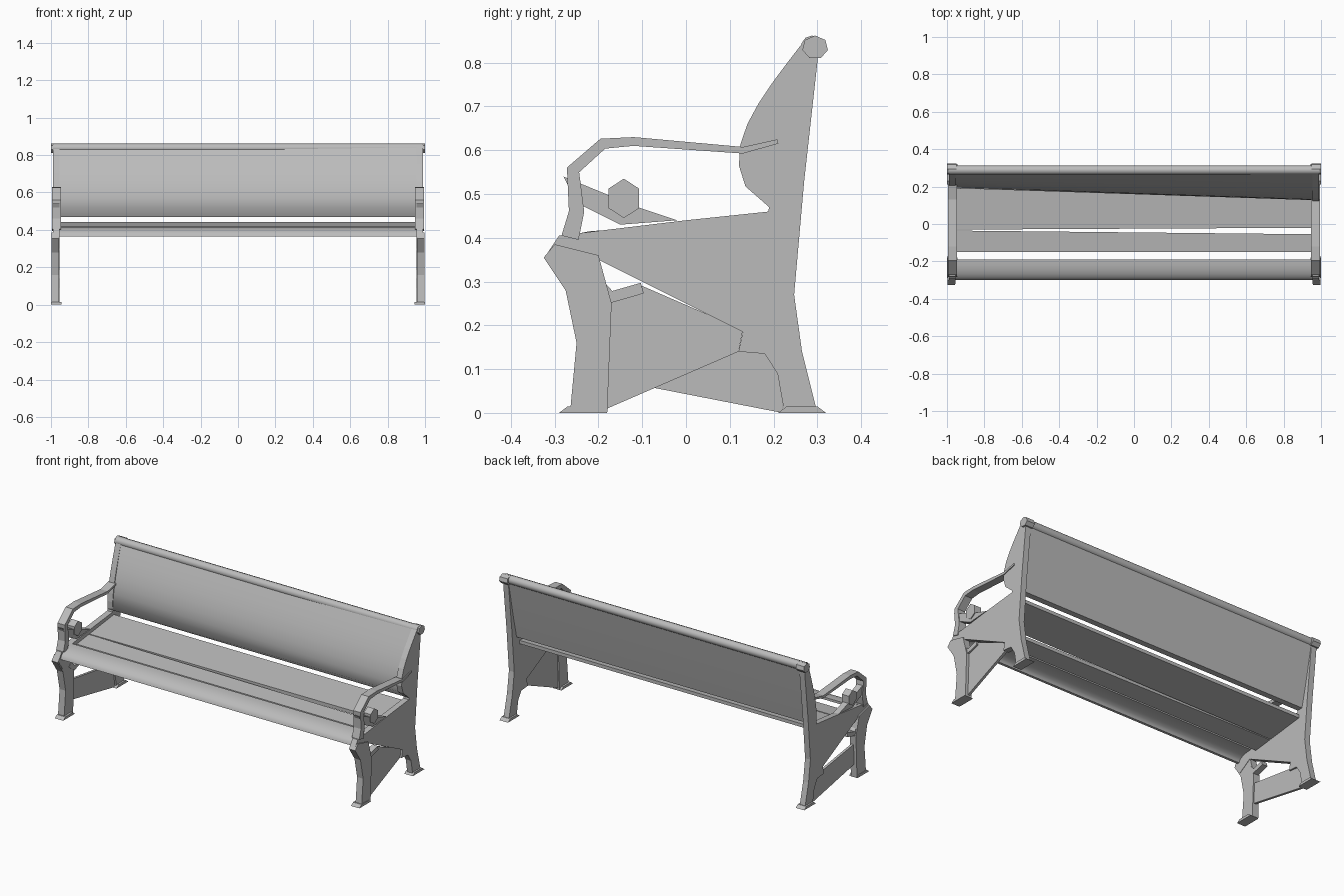
import bpy, bmesh
from math import sin, cos, pi
from mathutils import Vector

cube = bpy.data.objects.get("Cube")
if cube:
    bpy.data.objects.remove(cube, do_unlink=True)

GREY = (0.5, 0.5, 0.5, 1)
grey = bpy.data.materials.new("grey")
grey.use_nodes = True
grey.diffuse_color = GREY
grey.node_tree.nodes["Principled BSDF"].inputs["Base Color"].default_value = GREY


def loft(name, start, end, x_start, x_end, smooth=False):
    """Join two matching (y, z) outlines placed at two x positions."""
    bm = bmesh.new()
    first = [bm.verts.new((x_start, y, z)) for y, z in start]
    last = [bm.verts.new((x_end, y, z)) for y, z in end]
    bm.faces.new(first)
    bm.faces.new(last)
    for i in range(len(first)):
        bm.faces.new((first[i - 1], first[i], last[i], last[i - 1]))
    bmesh.ops.recalc_face_normals(bm, faces=bm.faces)
    mesh = bpy.data.meshes.new(name)
    bm.to_mesh(mesh)
    bm.free()
    mesh.materials.append(grey)
    ob = bpy.data.objects.new(name, mesh)
    bpy.context.collection.objects.link(ob)
    if smooth:
        bpy.ops.object.select_all(action='DESELECT')
        ob.select_set(True)
        bpy.context.view_layer.objects.active = ob
        bpy.ops.object.shade_smooth_by_angle(angle=0.7)


def ellipse(y, z, ry, rz, turn, steps):
    """Points along part of an ellipse, starting at its top and going forwards."""
    angles = [turn * i / steps for i in range(steps + 1)]
    return [(y - ry * sin(a), z + rz * cos(a)) for a in angles]


def ribbon(path, thick, thin):
    """Outline of a bent bar that tapers along its path."""
    points = [Vector(p) for p in path]
    last = len(points) - 1
    upper, lower = [], []
    for i, p in enumerate(points):
        along = (points[min(i + 1, last)] - points[max(i - 1, 0)]).normalized()
        across = Vector((-along.y, along.x)) * (thick + (thin - thick) * i / last) / 2
        upper.append(tuple(p + across))
        lower.append(tuple(p - across))
    return upper + lower[::-1]


def back_curve(bulge, steps=8):
    """Front line of the backrest, from the seat up, with a lumbar bulge."""
    line = []
    for i in range(steps + 1):
        t = i / steps
        line.append((0.19 + 0.08 * t - bulge * sin(pi * t ** 0.7), 0.47 + 0.38 * t))
    return line


def seat_board(front, back):
    """Flat board following the gentle rise of the seat towards the back."""
    top = [(y, 0.417 + 0.12 * y) for y in (front, back)]
    return top + [(y, z - 0.02) for y, z in reversed(top)]


# Backrest: nearly straight at one end, bulging forward at the other
BULGE = {"left": 0.09, "right": 0.012}
rear_line = [(0.3, 0.82), (0.255, 0.6), (0.225, 0.47)]
loft("backrest", back_curve(BULGE["right"]) + rear_line, back_curve(BULGE["left"]) + rear_line,
     -0.988, 0.988, True)
rail = ellipse(0.288, 0.837, 0.025, 0.025, 2 * pi, 10)[:-1]
loft("top_rail", rail, rail, -0.99, 0.99, True)

# Seat boards, with gaps that widen towards one end
loft("rear_seat_board", seat_board(-0.03, 0.2), seat_board(-0.02, 0.2), -0.97, 0.97)
loft("middle_seat_board", seat_board(-0.15, -0.035), seat_board(-0.15, -0.055), -0.97, 0.97)
nose = ellipse(-0.19, 0.365, 0.11, 0.052, pi / 2, 6) + ellipse(-0.19, 0.365, 0.095, 0.038, pi / 2, 6)[::-1]
loft("front_seat_board", nose, nose, -0.97, 0.97, True)

# Cast end frames
for side, tag in ((1, "left"), (-1, "right")):
    def part(name, outline, inner=0.955, outer=0.99):
        loft(f"{tag}_{name}", outline, outline, side * inner, side * outer)

    # Rear post follows the backrest and runs down into the back leg
    rear_edge = [(0.3, 0.84), (0.3, 0.8), (0.27, 0.53), (0.247, 0.27), (0.265, 0.14), (0.3, 0)]
    front_edge = [(0.225, 0), (0.2, 0.14), (0.175, 0.4)]
    part("back_post", back_curve(BULGE[tag] + 0.006) + rear_edge + front_edge)
    part("post_cap", ellipse(0.295, 0.835, 0.03, 0.027, 2 * pi, 7)[:-1], 0.948, 1)

    # Solid panel under the seat and the front leg
    part("seat_panel", [(-0.32, 0.36), (-0.29, 0.405), (0, 0.44), (0.19, 0.46), (0.24, 0.25),
                        (0.215, 0.08), (0.18, 0.135), (0.12, 0.14), (0.13, 0.185),
                        (-0.2, 0.35), (-0.28, 0.3)])
    part("front_leg", [(-0.265, 0), (-0.18, 0), (-0.17, 0.25), (-0.2, 0.36), (-0.3, 0.385),
                       (-0.325, 0.355), (-0.275, 0.28), (-0.25, 0.16)], 0.957, 0.997)
    part("leg_web", ribbon([(-0.21, 0.3), (-0.17, 0.265), (-0.1, 0.285)], 0.03, 0.025))
    for label, front, back in (("front_foot", -0.29, -0.18), ("back_foot", 0.21, 0.32)):
        part(label, [(front, 0), (back, 0), (back - 0.02, 0.015), (front + 0.02, 0.015)], 0.945, 1)

    # Armrest loop with a scroll ornament below it
    part("armrest", ribbon([(-0.265, 0.4), (-0.25, 0.46), (-0.258, 0.555), (-0.19, 0.615),
                            (-0.12, 0.62), (0.13, 0.6), (0.21, 0.62)], 0.04, 0.01), 0.947, 0.995)
    part("scroll_stem", [(-0.28, 0.54), (-0.11, 0.47), (-0.02, 0.44), (-0.15, 0.43), (-0.25, 0.48)])
    part("scroll_knob", ellipse(-0.142, 0.49, 0.04, 0.045, 2 * pi, 6)[:-1], 0.95, 0.995)

# Lower braces differ between the two ends
left_brace = [(-0.18, 0.01), (0.12, 0.14), (0.13, 0.19), (-0.1, 0.29), (-0.18, 0.25)]
loft("left_lower_brace", left_brace, left_brace, 0.965, 0.98)
right_brace = [(-0.19, 0.08), (0.22, 0), (0.22, 0.14), (-0.19, 0.2)]
loft("right_lower_brace", right_brace, right_brace, -0.98, -0.965)
